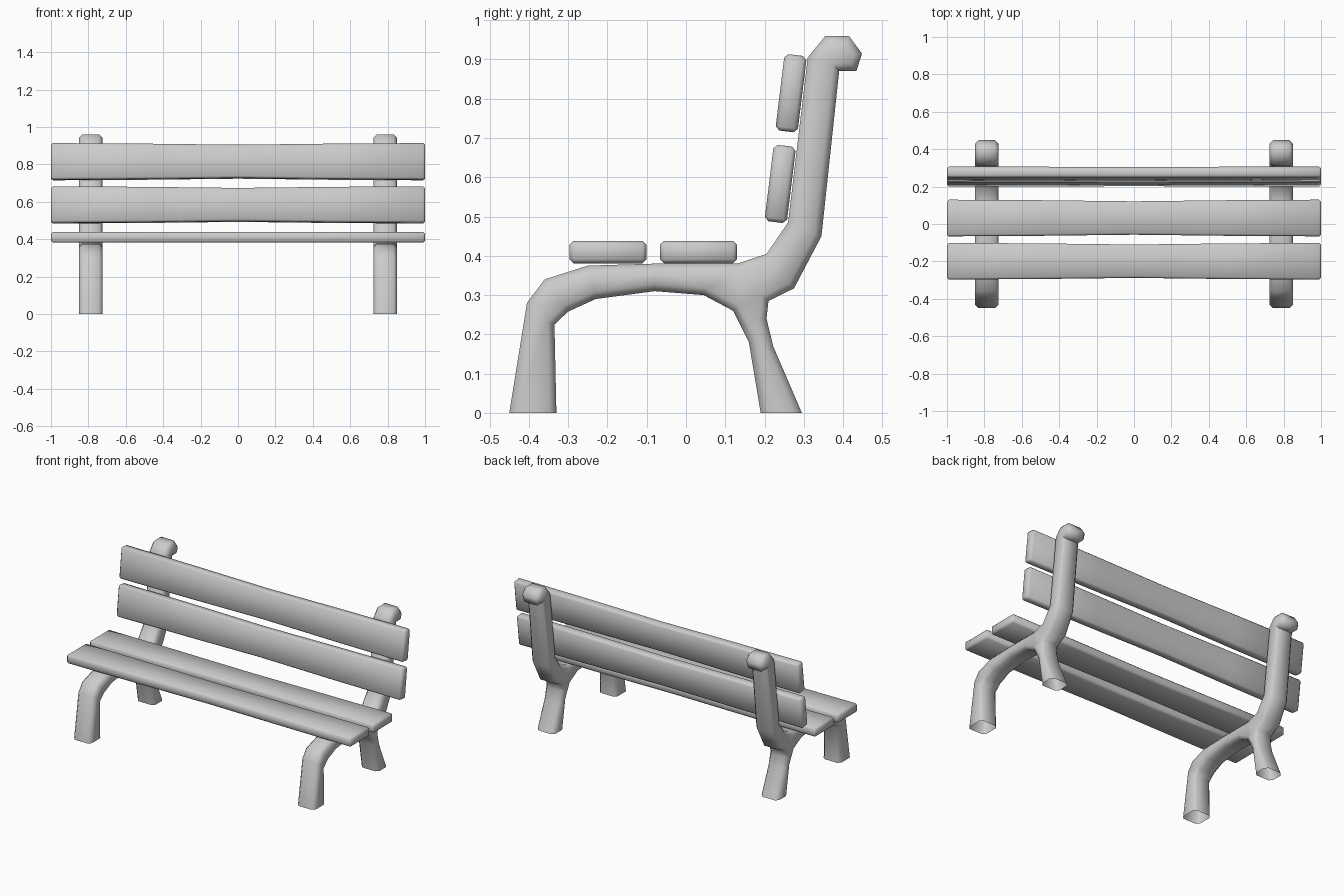
import bpy, bmesh
from math import radians
from mathutils import Matrix, Vector

if "Cube" in bpy.data.objects:
    bpy.data.objects.remove(bpy.data.objects["Cube"])


def finish(bm, name):
    mesh = bpy.data.meshes.new(name)
    bm.to_mesh(mesh)
    bm.free()
    obj = bpy.data.objects.new(name, mesh)
    bpy.context.collection.objects.link(obj)
    bpy.ops.object.select_all(action='DESELECT')
    obj.select_set(True)
    bpy.context.view_layer.objects.active = obj
    bpy.ops.object.shade_smooth_by_angle(angle=radians(50))
    return obj


# Side outline (y, z) of the cast frame: front leg, seat rail, back post, rear leg
OUTLINE = [
    (-.45, 0), (-.405, .28), (-.36, .34), (-.25, .375), (-.08, .38), (.13, .38),
    (.205, .405), (.26, .485), (.31, .905), (.355, .96), (.415, .96),
    (.448, .915), (.434, .87), (.39, .87), (.345, .45), (.275, .317),
    (.21, .285), (.205, .24), (.222, .17), (.295, 0), (.19, 0), (.16, .18),
    (.12, .26), (.045, .30), (-.08, .31), (-.23, .29), (-.30, .258),
    (-.335, .225), (-.33, 0)]


def frame(name, x, width=.125):
    bm = bmesh.new()
    face = bm.faces.new([bm.verts.new((x - width / 2, y, z)) for y, z in OUTLINE])
    ext = bmesh.ops.extrude_face_region(bm, geom=[face], use_keep_orig=True)
    bmesh.ops.translate(bm, vec=(width, 0, 0),
                        verts=[v for v in ext['geom'] if isinstance(v, bmesh.types.BMVert)])
    bmesh.ops.recalc_face_normals(bm, faces=bm.faces)
    # chamfer the rims of both sides, leaving the feet square to the ground
    rims = [e for e in bm.edges
            if abs(e.verts[0].co.x - e.verts[1].co.x) < 1e-5
            and max(v.co.z for v in e.verts) > .01]
    bmesh.ops.bevel(bm, geom=rims, offset=.018, segments=1, profile=.5, affect='EDGES')
    # feet are open underneath
    feet = [f for f in bm.faces if all(v.co.z < .001 for v in f.verts)]
    bmesh.ops.delete(bm, geom=feet, context='FACES')
    bmesh.ops.triangulate(bm, faces=[f for f in bm.faces if len(f.verts) > 4])
    return finish(bm, name)


def slat(name, y, z, tilt):
    bm = bmesh.new()
    bmesh.ops.create_cube(bm, size=1, matrix=Matrix.Diagonal((2, .196, .057, 1)))
    for cut in (-.5, 0, .5):
        bmesh.ops.bisect_plane(bm, geom=bm.verts[:] + bm.edges[:] + bm.faces[:],
                               plane_co=(cut, 0, 0), plane_no=(1, 0, 0))
    # slightly waisted towards the middle
    for v in bm.verts:
        v.co.y *= .91 if abs(v.co.x) < .1 else .97 if abs(v.co.x) < .6 else 1
    sharp = [e for e in bm.edges if e.calc_face_angle(0) > radians(40)]
    bmesh.ops.bevel(bm, geom=sharp, offset=.01, segments=1, profile=.5, affect='EDGES')
    bm.transform(Matrix.Translation(Vector((0, y, z))) @ Matrix.Rotation(radians(tilt), 4, 'X'))
    return finish(bm, name)


# Two end frames
frame("left_frame", -.787)
frame("right_frame", .787)

# Seat and backrest boards
slat("front_seat_slat", -.199, .4095, 0)
slat("rear_seat_slat", .032, .4095, 0)
slat("lower_back_slat", .240, .583, 83)
slat("upper_back_slat", .2675, .814, 83)
